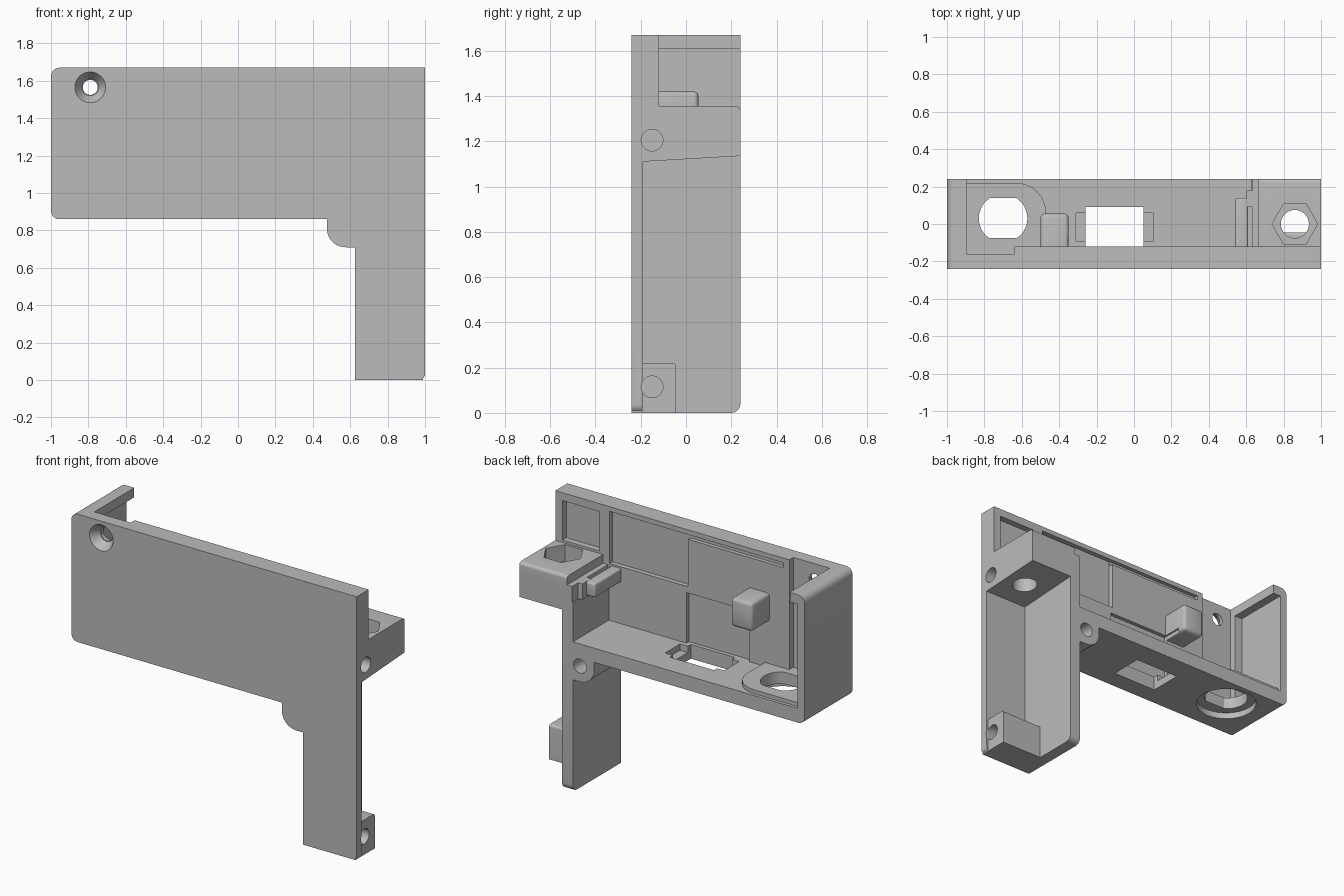
import bpy, bmesh, math
from mathutils import Vector

old = bpy.data.objects.get("Cube")
if old:
    bpy.data.objects.remove(old, do_unlink=True)

grey = bpy.data.materials.new("plain grey")
grey.use_nodes = True
grey.diffuse_color = (0.5, 0.5, 0.5, 1)
grey.node_tree.nodes["Principled BSDF"].inputs["Base Color"].default_value = (0.5, 0.5, 0.5, 1)


def finish(bm, name):
    bmesh.ops.recalc_face_normals(bm, faces=bm.faces)
    mesh = bpy.data.meshes.new(name)
    bm.to_mesh(mesh)
    bm.free()
    obj = bpy.data.objects.new(name, mesh)
    bpy.context.collection.objects.link(obj)
    mesh.materials.append(grey)
    return obj


def rounded(corners, steps=6):
    """Round each (u, v, radius) corner of a polygon."""
    out = []
    for i, (u, v, r) in enumerate(corners):
        p = Vector((u, v))
        if not r:
            out.append(p)
            continue
        a = p + (Vector(corners[i - 1][:2]) - p).normalized() * r
        b = p + (Vector(corners[(i + 1) % len(corners)][:2]) - p).normalized() * r
        c = a + b - p
        for k in range(steps + 1):
            t = k / steps * math.pi / 2
            out.append(c + (a - c) * math.cos(t) + (b - c) * math.sin(t))
    return out


def prism(name, pts, axis, lo, hi):
    """Extrude a 2D outline along an axis."""
    place = {"x": lambda u, v, w: (w, u, v),
             "y": lambda u, v, w: (u, w, v),
             "z": lambda u, v, w: (u, v, w)}[axis]
    bm = bmesh.new()
    face = bm.faces.new([bm.verts.new(place(p[0], p[1], lo)) for p in pts])
    new = bmesh.ops.extrude_face_region(bm, geom=[face])["geom"]
    shift = Vector(place(0, 0, hi - lo))
    bmesh.ops.translate(bm, vec=shift, verts=[g for g in new if isinstance(g, bmesh.types.BMVert)])
    return finish(bm, name)


def box(name, x, y, z, soft=0):
    bm = bmesh.new()
    bmesh.ops.create_cube(bm, size=1)
    for v in bm.verts:
        v.co = [r[0] if c < 0 else r[1] for c, r in zip(v.co, (x, y, z))]
    if soft:
        bmesh.ops.bevel(bm, geom=bm.edges[:], offset=soft, segments=3, profile=0.5, affect='EDGES')
    return finish(bm, name)


def disc(u, v, r, n=32, turn=0):
    return [(u + r * math.cos(turn + math.tau * k / n), v + r * math.sin(turn + math.tau * k / n))
            for k in range(n)]


def cone(name, x, z, y0, y1, r0, r1):
    """Tapered cutter along y."""
    bm = bmesh.new()
    a = [bm.verts.new((u, y0, v)) for u, v in disc(x, z, r0)]
    b = [bm.verts.new((u, y1, v)) for u, v in disc(x, z, r1)]
    bm.faces.new(a)
    bm.faces.new(b)
    for k in range(len(a)):
        j = (k + 1) % len(a)
        bm.faces.new((a[k], a[j], b[j], b[k]))
    return finish(bm, name)


def combine(obj, others, operation):
    for other in others:
        mod = obj.modifiers.new("join", 'BOOLEAN')
        mod.operation, mod.solver, mod.object = operation, 'EXACT', other
        bpy.context.view_layer.update()
        dg = bpy.context.evaluated_depsgraph_get()
        mesh = bpy.data.meshes.new_from_object(obj.evaluated_get(dg))
        obj.modifiers.clear()
        obj.data = mesh
        bpy.data.objects.remove(other, do_unlink=True)


F, B = -0.24, 0.24      # front and back planes

# Long tray: outer shell, hollowed from behind
tray = prism("bracket_body", rounded([(-1, 0.86, 0.045), (1, 0.86, 0), (1, 1.67, 0), (-1, 1.67, 0.045)]),
             "y", F, B)
combine(tray, [
    box("tray_hollow", (-0.95, 0.63), (-0.12, 0.5), (0.95, 1.61)),
    box("top_opening", (-0.895, 1.2), (-0.12, 0.5), (1.355, 2)),
    box("side_opening", (0.70, 1.2), (-0.19, 0.5), (0.5, 1.2)),
    box("hollow_right", (0.62, 1.2), (-0.12, 0.5), (1.3, 1.5)),
    box("thin_corner", (-0.895, -0.64), (-0.16, 0.5), (0.95, 2)),
], 'DIFFERENCE')

# Leg, corner boss, foot, nut block and small mounts
combine(tray, [
    prism("leg_front", rounded([(0.625, 0, 0), (1, 0, 0.035), (1, 1.2, 0), (0.625, 1.2, 0)]), "y", F, -0.19),
    prism("leg_wall", rounded([(F, 0, 0), (B, 0, 0.04), (B, 1.2, 0), (F, 1.2, 0)]), "x", 0.625, 0.70),
    prism("corner_boss", rounded([(0.475, 0.9, 0), (0.475, 0.71, 0.1), (0.6, 0.71, 0),
                                  (0.66, 0.71, 0), (0.66, 0.9, 0)]), "y", F, B),
    prism("foot", rounded([(F, 0, 0), (-0.045, 0, 0), (-0.045, 0.22, 0.015), (F, 0.22, 0)]),
          "x", 0.66, 0.99),
    prism("nut_block", rounded([(F, 1.1, 0), (-0.19, 1.11, 0), (B, 1.135, 0),
                                (B, 1.355, 0.02), (F, 1.355, 0)]), "x", 0.665, 1),
    box("cable_mount", (-0.5, -0.35), (-0.15, 0.055), (1.24, 1.42), 0.02),
    box("ledge", (0.54, 0.61), (-0.15, 0.14), (1.21, 1.3), 0.012),
    box("ledge_step", (0.60, 0.68), (0.09, 0.18), (1.2, 1.3)),
    box("ledge_root", (0.60, 0.68), (-0.15, 0.1), (1.2, 1.26)),
    prism("socket_pad", rounded([(-0.96, -0.17, 0), (-0.47, -0.17, 0), (-0.47, 0.22, 0.16),
                                 (-0.96, 0.22, 0)]), "z", 0.92, 0.975),
], 'UNION')

# Floor openings, nut pocket, screw holes and shallow pockets in the panel
socket = [(u, max(-0.075, min(0.14, v))) for u, v in disc(-0.7, 0.03, 0.13)]
combine(tray, [
    prism("socket_hole", socket, "z", 0.8, 1.1),
    prism("socket_counterbore", disc(-0.7, 0.03, 0.18), "z", 0.8, 0.90),
    box("window", (-0.26, 0.05), (-0.12, 0.09), (0.8, 1.1)),
    box("window_ears", (-0.31, 0.105), (-0.09, 0.06), (0.91, 1.1)),
    prism("nut_pocket", disc(0.86, 0, 0.122, 6), "z", 1.25, 1.5),
    prism("nut_hole", disc(0.86, 0, 0.075), "z", 1, 1.5),
    cone("panel_sink", -0.79, 1.565, F - 0.001, -0.185, 0.083, 0.045),
    prism("panel_hole", disc(-0.79, 1.565, 0.04), "y", -0.5, 0),
    cone("boss_hole", 0.575, 0.81, 0.1, 0.3, 0.045, 0.045),
    prism("foot_hole", disc(-0.15, 0.115, 0.048), "x", 0.85, 1.1),
    prism("block_hole", disc(-0.15, 1.205, 0.048), "x", 0.85, 1.1),
    box("panel_pocket_right", (0.69, 0.95), (-0.16, 0), (1.37, 1.62)),
    box("panel_pocket", (0.07, 0.62), (-0.15, 0), (1.31, 1.64)),
    box("panel_slot", (-0.6, 0.08), (-0.145, 0), (1.61, 1.64)),
    box("panel_step", (-0.36, 0.08), (-0.145, 0), (0.95, 1.27)),
], 'DIFFERENCE')

bpy.ops.object.select_all(action='DESELECT')
tray.select_set(True)
bpy.context.view_layer.objects.active = tray
bpy.ops.object.shade_smooth_by_angle(angle=math.radians(30))
